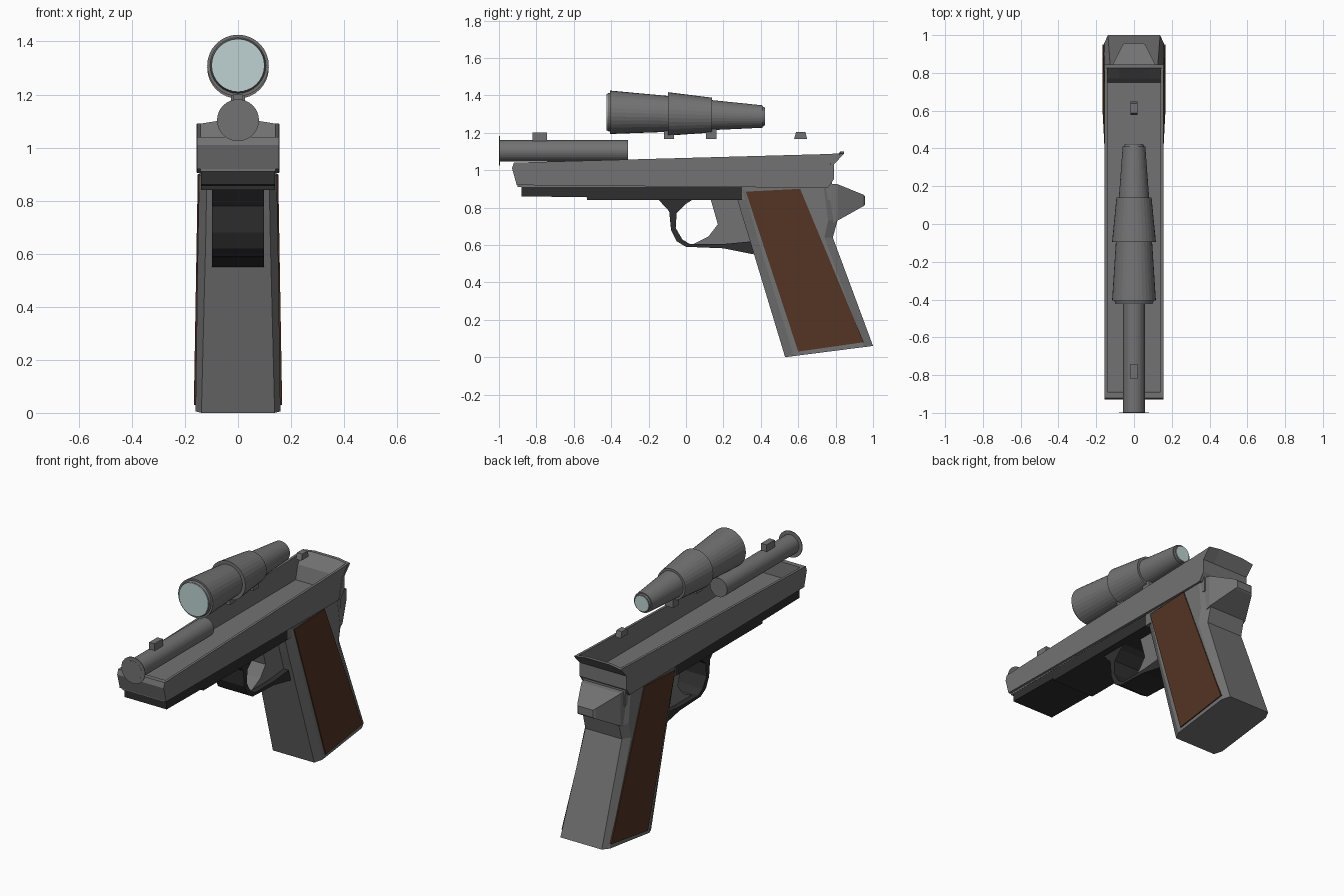
import bpy, bmesh
from math import sin, cos, tau

cube = bpy.data.objects.get("Cube")
if cube:
    bpy.data.objects.remove(cube)


def material(name, r, g, b):
    m = bpy.data.materials.new(name)
    m.use_nodes = True
    m.diffuse_color = (r, g, b, 1)
    bsdf = next(n for n in m.node_tree.nodes if n.type == 'BSDF_PRINCIPLED')
    bsdf.inputs["Base Color"].default_value = (r, g, b, 1)
    bsdf.inputs["Roughness"].default_value = 0.7
    return m


GREY = material("gunmetal grey", .17, .17, .17)
DARK = material("dark steel", .028, .028, .028)
WOOD = material("brown wood", .085, .034, .017)
GLASS = material("pale glass", .52, .65, .65)


def loft(name, rings, mat):
    """Skin a list of equal-length point rings and cap both ends."""
    bm = bmesh.new()
    rows = [[bm.verts.new(p) for p in ring] for ring in rings]
    n = len(rows[0])
    for a, b in zip(rows, rows[1:]):
        for i in range(n):
            j = (i + 1) % n
            bm.faces.new((a[i], a[j], b[j], b[i]))
    bm.faces.new(rows[0][::-1])
    bm.faces.new(rows[-1])
    bmesh.ops.recalc_face_normals(bm, faces=bm.faces)
    mesh = bpy.data.meshes.new(name)
    bm.to_mesh(mesh)
    bm.free()
    mesh.materials.append(mat)
    ob = bpy.data.objects.new(name, mesh)
    bpy.context.scene.collection.objects.link(ob)
    return ob


def prism(name, profile, x0, x1, mat):
    """Extrude a side profile of (y, z) points from x0 to x1."""
    return loft(name, [[(x, y, z) for y, z in profile] for x in (x0, x1)], mat)


def block(name, half, y0, y1, z0, z1, mat, inset=0):
    prism(name, [(y0, z0), (y1, z0), (y1 - inset, z1), (y0 + inset, z1)], -half, half, mat)


def lathe(name, profile, z, slope, mat, sides=32):
    """Turn (y, radius) points about a slightly sloping lengthwise axis."""
    loft(name, [[(r * cos(tau * i / sides), y, z + slope * y + r * sin(tau * i / sides))
                 for i in range(sides)] for y, r in profile], mat)


# Slide: an open-topped shell of two walls, a floor and two ends
wall = [(-.92, 1.04), (-.93, 1.01), (-.905, .92), (.76, .905), (.79, .95),
        (.79, 1.03), (.84, 1.09), (.72, 1.085)]
for side, label in ((1, "left"), (-1, "right")):
    prism(label + "_slide_wall", wall, side * .14, side * .155, GREY)
block("slide_floor", .141, -.9, .78, .91, .945, GREY)
prism("slide_front", [(-.92, 1.04), (-.93, 1.01), (-.905, .92), (-.885, .92), (-.89, 1.04)],
      -.155, .155, GREY)
loft("slide_rear", [[(x, .76, .907), (x, .79, .95), (x, .79, 1.03), (x, .845, z),
                     (x, .825, z), (x, .77, 1.03), (x, .74, .907)]
                    for x, z in ((-.157, 1.088), (-.08, 1.1), (.08, 1.1), (.157, 1.088))], GREY)

# Barrel and muzzle flange
lathe("barrel", [(-1, .057), (-.31, .057)], 1.103, 0, GREY)
lathe("muzzle_flange", [(-.999, .079), (-.995, .079)], 1.103, 0, GREY)

# Frame under the slide
prism("lower_frame", [(-.88, .92), (-.88, .86), (-.53, .855), (-.53, .84), (.3, .84), (.3, .92)],
      -.14, .14, DARK)
block("rear_frame", .14, .27, .78, .84, .92, GREY)

# Trigger guard and trigger web
prism("trigger_guard", [(-.15, .845), (-.09, .78), (-.08, .68), (-.05, .62), (0, .59), (.2, .582),
                        (.36, .55), (.36, .62), (.2, .605), (.02, .605), (-.02, .63),
                        (-.055, .69), (-.05, .77), (0, .82), (.04, .845)], -.098, .098, DARK)
prism("trigger", [(.13, .85), (.17, .71), (.12, .645), (.04, .605), (.36, .6), (.36, .85)],
      -.065, .065, GREY)


# Grip with chamfered corners
def grip_ring(y0, z0, y1, z1, narrow, wide):
    half = []
    for t, x in ((0, narrow), (.1, wide), (.9, wide), (1, narrow)):
        half.append((x, y0 + (y1 - y0) * t, z0 + (z1 - z0) * t))
    return half + [(-x, y, z) for x, y, z in reversed(half)]


loft("grip", [grip_ring(.53, 0, 1, .06, .138, .16),
              grip_ring(.335, .645, .785, .64, .122, .151),
              grip_ring(.305, .74, .81, .73, .12, .149),
              grip_ring(.26, .895, .79, .905, .118, .146)], GREY)

# Wooden grip panels, widening toward the base
panel = [(.32, .885), (.61, .9), (.95, .08), (.6, .03)]
for side, label in ((1, "left"), (-1, "right")):
    loft(label + "_grip_panel",
         [[(side * (x - .017 * z), y, z) for y, z in panel] for x in (.155, .167)], WOOD)

# Tang behind the grip
loft("tang", [[(-h, y, a), (h, y, a), (h, y, b), (-h, y, b)]
              for y, h, a, b in ((.72, .14, .68, .93), (.81, .13, .73, .925),
                                 (.95, .06, .808, .868), (.957, .05, .815, .86))], GREY)

# Telescopic sight and its lenses
lathe("scope", [(-.42, .1), (-.405, .105), (-.405, .116), (-.095, .096), (-.095, .116),
                (.14, .093), (.14, .08), (.41, .06), (.41, .053), (.42, .05)], 1.298, -.028, GREY)
lathe("front_lens", [(-.424, .098), (-.419, .098)], 1.298, -.028, GLASS)
lathe("rear_lens", [(.419, .046), (.423, .046)], 1.298, -.028, GLASS)

# Scope mounts and iron sights
for label, y in (("front", -.09), ("rear", .135)):
    block(label + "_scope_mount", .027, y - .027, y + .027, 1.167, 1.22, GREY)
block("front_sight", .018, -.82, -.742, 1.155, 1.2, GREY)
block("rear_sight", .018, .578, .648, 1.167, 1.203, GREY, inset=.01)
